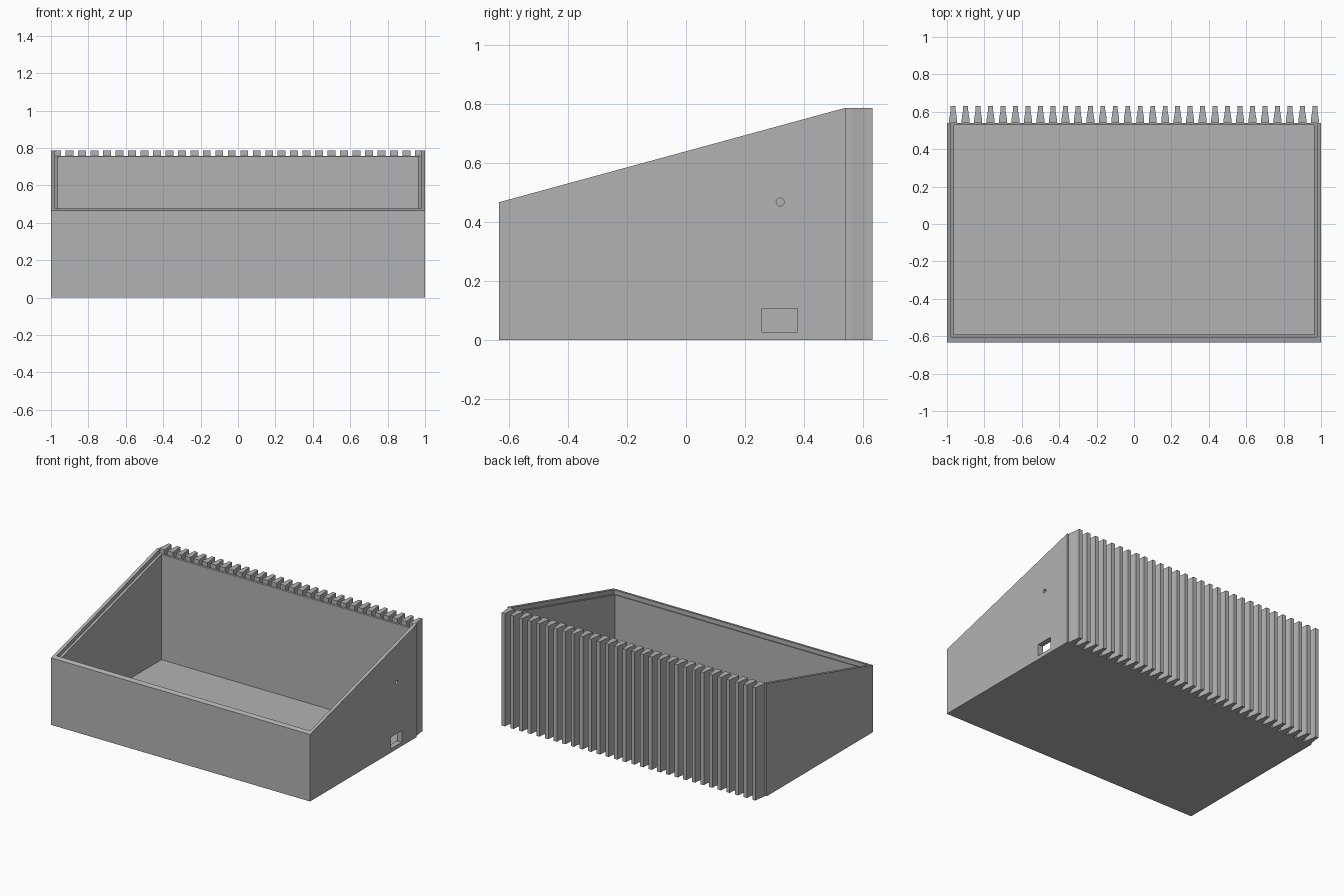
import bpy, bmesh, math
from mathutils import Vector

cube = bpy.data.objects.get("Cube")
if cube:
    bpy.data.objects.remove(cube, do_unlink=True)

grey = bpy.data.materials.new("plain_grey")
grey.use_nodes = True
colour = (0.45, 0.45, 0.45, 1)
grey.diffuse_color = colour
grey.node_tree.nodes["Principled BSDF"].inputs["Base Color"].default_value = colour


def prism(name, profile, offset, place):
    """Extrude a flat profile along offset; place maps (a, b) to 3D."""
    bm = bmesh.new()
    face = bm.faces.new([bm.verts.new(place(a, b)) for a, b in profile])
    moved = bmesh.ops.extrude_face_region(bm, geom=[face])["geom"]
    verts = [v for v in moved if isinstance(v, bmesh.types.BMVert)]
    bmesh.ops.translate(bm, verts=verts, vec=Vector(offset))
    bmesh.ops.recalc_face_normals(bm, faces=bm.faces)
    mesh = bpy.data.meshes.new(name)
    bm.to_mesh(mesh)
    bm.free()
    mesh.materials.append(grey)
    obj = bpy.data.objects.new(name, mesh)
    bpy.context.collection.objects.link(obj)
    return obj


def side_prism(name, profile, x0, x1):
    return prism(name, profile, (x1 - x0, 0, 0), lambda y, z: (x0, y, z))


def cut(target, cutter):
    cutter.hide_render = True
    mod = target.modifiers.new("cut", "BOOLEAN")
    mod.operation = "DIFFERENCE"
    mod.solver = "EXACT"
    mod.object = cutter
    bpy.context.view_layer.objects.active = target
    bpy.ops.object.modifier_apply(modifier=mod.name)
    bpy.data.objects.remove(cutter, do_unlink=True)


def rect(a0, a1, b0, b1):
    return [(a0, b0), (a1, b0), (a1, b1), (a0, b1)]


FRONT, BACK, LOW, HIGH = -0.634, 0.54, 0.467, 0.787


def slope(y):
    return LOW + (HIGH - LOW) * (y - FRONT) / (BACK - FRONT)


# Wedge-shaped case
case = side_prism("case", [(FRONT, 0), (BACK, 0), (BACK, HIGH), (FRONT, LOW)], -1, 1)

# Hollow inside
cut(case, side_prism("cavity_cutter", rect(-0.592, 0.53, 0.02, 1.2), -0.962, 0.962))

# Sloping lid recess, open at the back
y0, y1 = -0.603, 0.6
recess = [(y0, slope(y0) - 0.03), (y1, slope(y1) - 0.03), (y1, 1.2), (y0, 1.2)]
cut(case, side_prism("recess_cutter", recess, -0.978, 0.978))

# Socket opening and small round hole in the left wall
cut(case, side_prism("socket_cutter", rect(0.257, 0.378, 0.027, 0.108), 0.9, 1.1))
turns = [2 * math.pi * i / 24 for i in range(24)]
circle = [(0.319 + 0.0135 * math.cos(t), 0.468 + 0.0135 * math.sin(t)) for t in turns]
cut(case, side_prism("hole_cutter", circle, 0.9, 1.1))

# Row of tapered cooling fins on the back
half = [(0.021, BACK - 0.001), (0.021, 0.56), (0.013, 0.61), (0.013, 0.632)]
fin_profile = half + [(-x, y) for x, y in reversed(half)]
COUNT = 30
for i in range(COUNT):
    cx = -0.967 + 1.934 * i / (COUNT - 1)
    prism(f"cooling_fin_{i + 1}", fin_profile, (0, 0, HIGH),
          lambda x, y: (cx + x, y, 0))
